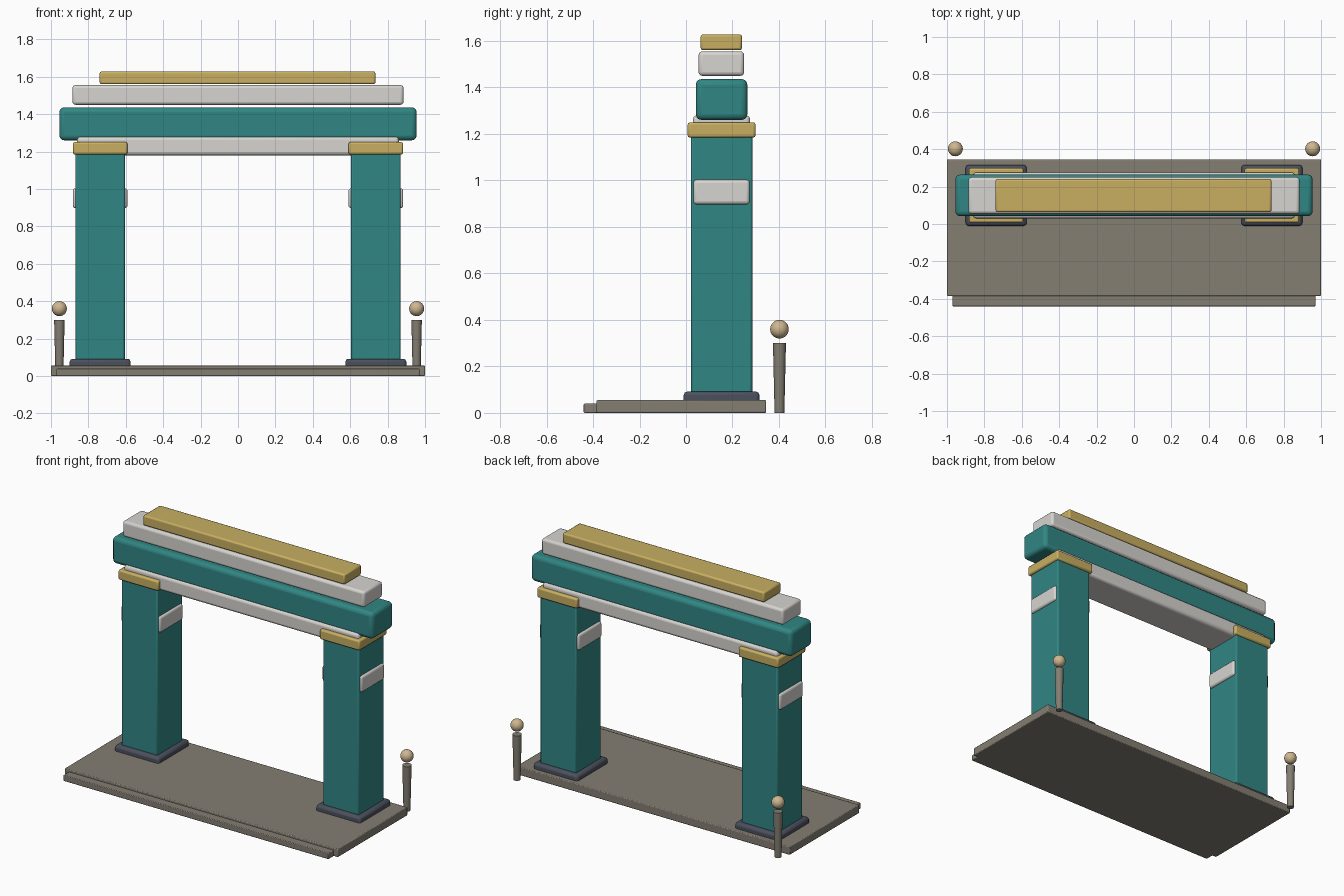
import bpy, math

if "Cube" in bpy.data.objects:
    bpy.data.objects.remove(bpy.data.objects["Cube"])

def paint(name, rgb):
    m = bpy.data.materials.new(name)
    m.diffuse_color = (*rgb, 1)
    m.use_nodes = True
    m.node_tree.nodes["Principled BSDF"].inputs["Base Color"].default_value = m.diffuse_color
    return m

TEAL = paint("teal", (0.03, 0.24, 0.23))
GOLD = paint("gold", (0.58, 0.43, 0.12))
WHITE = paint("pale_stone", (0.68, 0.66, 0.63))
STONE = paint("stone", (0.23, 0.21, 0.17))
SLATE = paint("slate", (0.07, 0.08, 0.11))
BALL = paint("brass", (0.62, 0.47, 0.28))

def finish(name, mat):
    o = bpy.context.object
    o.name = name
    o.data.materials.append(mat)
    bpy.ops.object.shade_smooth_by_angle(angle=math.radians(35))
    return o

def box(name, x, y, z, mat, bevel=0.01, segments=2):
    """Bevelled box from (min, max) ranges."""
    size = [b - a for a, b in (x, y, z)]
    bpy.ops.mesh.primitive_cube_add(size=1, location=[(a + b) / 2 for a, b in (x, y, z)])
    o = bpy.context.object
    o.scale = size
    bpy.ops.object.transform_apply(location=False, rotation=False, scale=True)
    m = o.modifiers.new("bevel", "BEVEL")
    m.width, m.segments = bevel, segments
    return finish(name, mat)

def span(c, w):
    return (c - w / 2, c + w / 2)

# platform and front step
box("platform", (-1, 1), (-0.385, 0.345), (0, 0.055), STONE, 0.005)
box("front_step", (-0.97, 0.97), (-0.44, -0.3), (0, 0.04), STONE, 0.004)

PY = 0.153
for side, s in (("left", -1), ("right", 1)):
    px = 0.737 * s
    # pillar with plinth, side bands and capital
    box(side + "_plinth", span(px, 0.326), span(PY, 0.326), (0.01, 0.092), SLATE, 0.016)
    box(side + "_pillar", span(px, 0.264), span(PY, 0.264), (0.02, 1.2), TEAL, 0.009)
    box(side + "_band", span(px, 0.292), span(PY, 0.242), (0.897, 1.003), WHITE, 0.014, 3)
    box(side + "_capital", span(px, 0.292), span(PY, 0.292), (1.184, 1.25), GOLD, 0.01)

    # small post with ball finial
    bpy.ops.mesh.primitive_cone_add(vertices=20, radius1=0.021, radius2=0.028, depth=0.3,
                                    location=(0.955 * s, 0.402, 0.15))
    finish(side + "_post", STONE)
    bpy.ops.mesh.primitive_uv_sphere_add(segments=24, ring_count=14, radius=0.04,
                                         location=(0.955 * s, 0.402, 0.36))
    finish(side + "_post_ball", BALL)

# stacked lintel beams
box("under_lintel", (-0.86, 0.86), (0.03, 0.276), (1.18, 1.28), WHITE, 0.018, 3)
box("main_beam", (-0.955, 0.955), (0.042, 0.264), (1.26, 1.436), TEAL, 0.025, 3)
box("upper_beam", (-0.885, 0.885), (0.054, 0.25), (1.45, 1.555), WHITE, 0.016, 3)
box("ridge_cap", (-0.74, 0.735), (0.063, 0.241), (1.56, 1.628), GOLD, 0.01)
